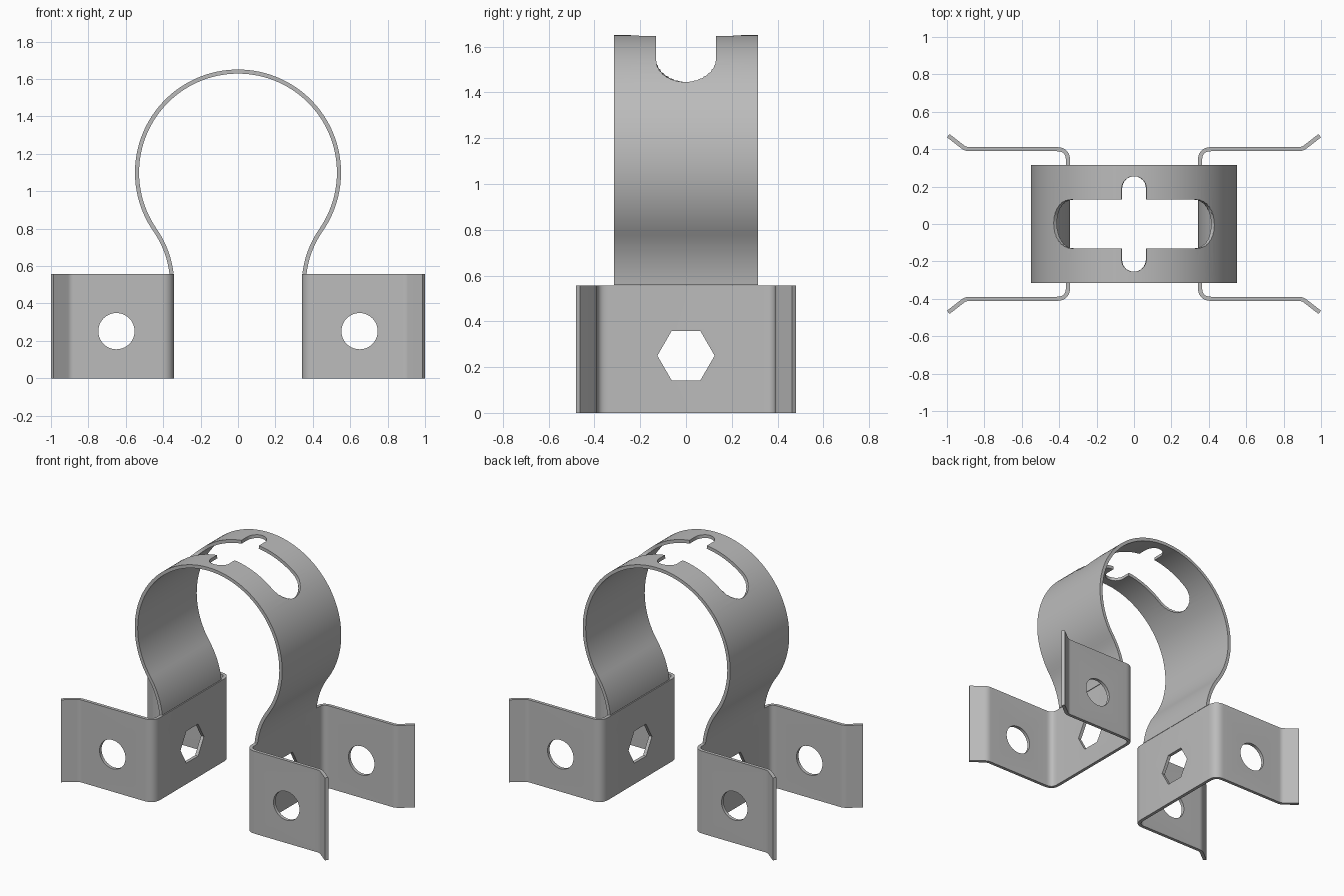
import bpy, bmesh, math
from mathutils import Vector

if "Cube" in bpy.data.objects:
    bpy.data.objects.remove(bpy.data.objects["Cube"])

steel = bpy.data.materials.new("steel grey")
steel.diffuse_color = (0.5, 0.5, 0.5, 1)
steel.use_nodes = True
steel.node_tree.nodes["Principled BSDF"].inputs["Base Color"].default_value = steel.diffuse_color
T = 0.011  # half sheet thickness


def make(name, bm):
    bmesh.ops.recalc_face_normals(bm, faces=bm.faces)
    me = bpy.data.meshes.new(name)
    bm.to_mesh(me)
    bm.free()
    ob = bpy.data.objects.new(name, me)
    bpy.context.collection.objects.link(ob)
    me.materials.append(steel)
    return ob


def ribbon(name, path, lo, hi, place):
    """Thickened 2D path swept from lo to hi; place(u, v, w) gives 3D."""
    bm = bmesh.new()
    p = [Vector(q) for q in path]
    rings = []
    for i, q in enumerate(p):
        a = (q - p[i - 1]).normalized() if i else (p[1] - q).normalized()
        b = (p[i + 1] - q).normalized() if i < len(p) - 1 else a
        t = (a + b).normalized()
        n = Vector((-t.y, t.x)) * (T / max(0.5, t.dot(a)))
        rings.append([bm.verts.new(place(*(q + n * s), w))
                      for s, w in ((1, lo), (1, hi), (-1, hi), (-1, lo))])
    for r, s in zip(rings, rings[1:]):
        for k in range(4):
            j = (k + 1) % 4
            bm.faces.new((r[k], r[j], s[j], s[k]))
    bm.faces.new(rings[0])
    bm.faces.new(rings[-1])
    return make(name, bm)


def prism(name, bottom, top):
    bm = bmesh.new()
    a = [bm.verts.new(v) for v in bottom]
    b = [bm.verts.new(v) for v in top]
    for i in range(len(a)):
        j = (i + 1) % len(a)
        bm.faces.new((a[i], a[j], b[j], b[i]))
    bm.faces.new(a)
    bm.faces.new(b)
    ob = make(name, bm)
    ob.hide_render = True
    return ob


def finish(ob, cutters):
    bpy.ops.object.select_all(action='DESELECT')
    bpy.context.view_layer.objects.active = ob
    ob.select_set(True)
    for c in cutters:
        m = ob.modifiers.new("cut", 'BOOLEAN')
        m.operation, m.solver, m.object = 'DIFFERENCE', 'EXACT', c
        bpy.ops.object.modifier_apply(modifier=m.name)
        bpy.data.objects.remove(c)
    bpy.ops.object.shade_smooth_by_angle(angle=math.radians(30))


def rounded(pts, radii, n=7):
    """Polyline with its inner corners rounded."""
    out = [Vector(pts[0])]
    for i in range(1, len(pts) - 1):
        a, c, b = (Vector(q) for q in pts[i - 1:i + 2])
        s = c + (a - c).normalized() * radii[i - 1]
        e = c + (b - c).normalized() * radii[i - 1]
        for k in range(n + 1):
            t = k / n
            out.append(s * (1 - t) ** 2 + c * 2 * t * (1 - t) + e * t * t)
    return out + [Vector(pts[-1])]


# Strap: omega loop, a large arc flowing into outward-flared legs
RC, ZC, X0, Z0 = 0.54, 1.1, 0.352, 0.5
R = (X0 ** 2 + (ZC - Z0) ** 2 - RC ** 2) / (2 * (RC - X0))
f0, f1 = math.asin(0.06 / R), math.asin((ZC - Z0) / (RC + R))
half = []
for k in range(14):
    f = f0 + (f1 - f0) * k / 14
    half.append((X0 + R - R * math.cos(f), Z0 + R * math.sin(f)))
for k in range(41):
    t = -f1 + (math.pi / 2 + f1) * k / 40
    half.append((RC * math.cos(t), ZC + RC * math.sin(t)))
path = half[:-1] + [(0, ZC + RC)] + [(-x, z) for x, z in reversed(half[:-1])]
strap = ribbon("strap", path, -0.315, 0.315, lambda u, v, w: (u, w, v))


# Slots in the crown: round-ended outlines, cut radially
def slot(name, length, r, along_x):
    outline = []
    for side in (0, 1):
        for k in range(17):
            a = -math.pi / 2 + math.pi * (k / 16 + side)
            s = (length - r) * (1 - 2 * side) + r * math.cos(a)
            y = r * math.sin(a)
            outline.append((s, y) if along_x else (y, s))
    return prism(name, *[[(h * math.tan(s / RC), y, ZC + h) for s, y in outline]
                         for h in (0.2, 0.75)])


finish(strap, [slot("long_slot", 0.483, 0.13, True),
               slot("cross_slot", 0.255, 0.065, False)])

# Two U-shaped feet with flared tips, hexagonal and round holes
for side, sx in (("left", -1), ("right", 1)):
    plan = rounded([(0.993, -0.472), (0.9, -0.4), (0.353, -0.4),
                    (0.353, 0.4), (0.9, 0.4), (0.993, 0.472)],
                   [0.02, 0.06, 0.06, 0.02])
    foot = ribbon(side + "_foot", plan, 0, 0.557,
                  lambda u, v, w: (sx * u, v, w))
    hexa = [(0.125 * math.cos(k * math.pi / 3), 0.25 + 0.125 * math.sin(k * math.pi / 3))
            for k in range(6)]
    circ = [(sx * 0.65 + 0.097 * math.cos(k * math.pi / 20),
             0.252 + 0.097 * math.sin(k * math.pi / 20)) for k in range(40)]
    finish(foot, [
        prism("hex_cut", [(sx * 0.25, y, z) for y, z in hexa],
              [(sx * 0.45, y, z) for y, z in hexa]),
        prism("round_cut", [(x, -0.6, z) for x, z in circ],
              [(x, 0.6, z) for x, z in circ])])
